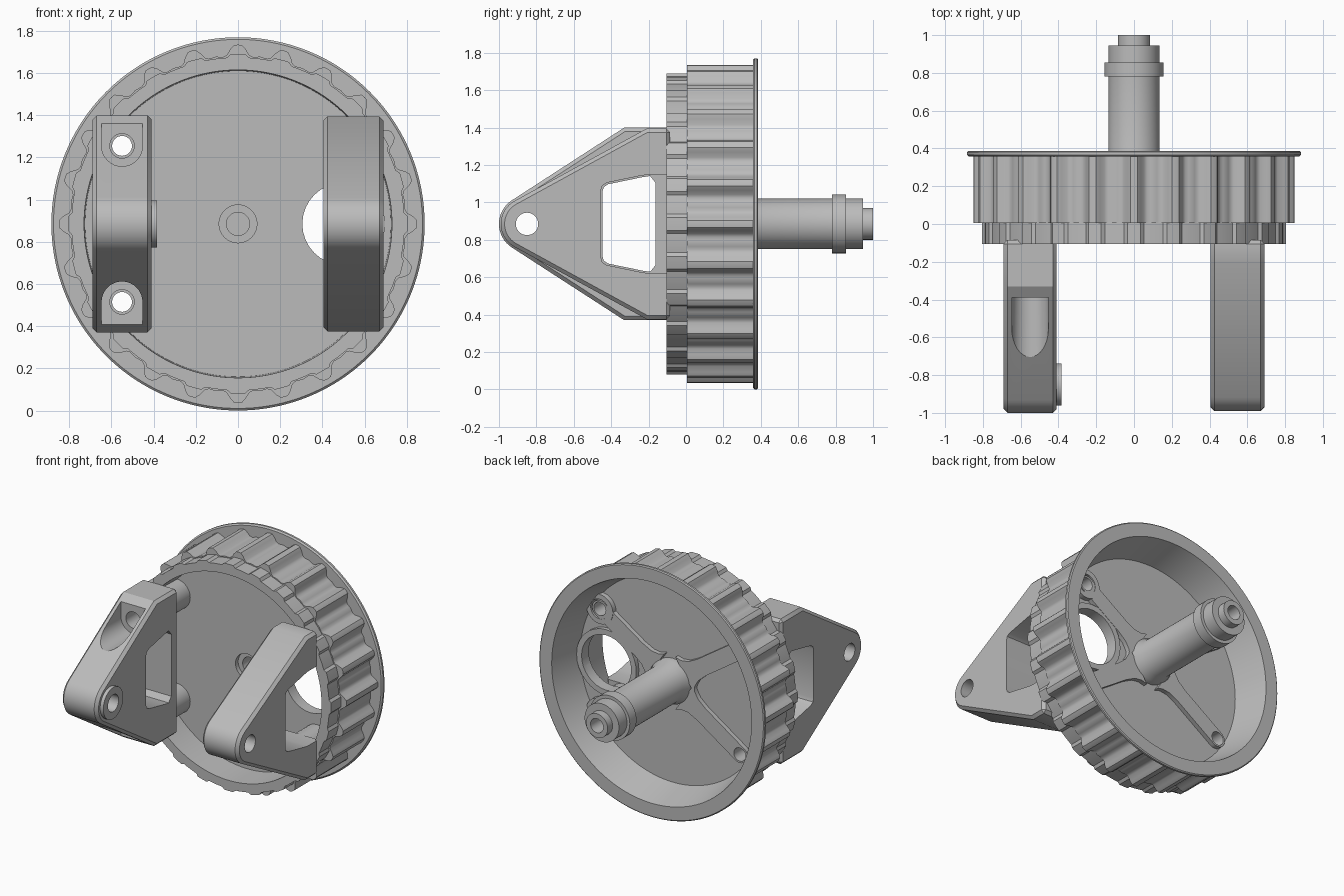
import bpy, bmesh
from math import sin, cos, pi, atan2, acos, hypot

cube = bpy.data.objects.get("Cube")
if cube:
    bpy.data.objects.remove(cube)

CZ = 0.885      # height of the wheel axis
TEETH = 24

grey = bpy.data.materials.new("plain grey")
grey.use_nodes = True
grey.diffuse_color = (0.5, 0.5, 0.5, 1)
grey.node_tree.nodes["Principled BSDF"].inputs["Base Color"].default_value = (0.5, 0.5, 0.5, 1)


def finish(name, bm):
    bmesh.ops.recalc_face_normals(bm, faces=bm.faces)
    mesh = bpy.data.meshes.new(name)
    bm.to_mesh(mesh)
    bm.free()
    mesh.materials.append(grey)
    ob = bpy.data.objects.new(name, mesh)
    bpy.context.collection.objects.link(ob)
    return ob


def select(ob):
    bpy.ops.object.select_all(action='DESELECT')
    ob.select_set(True)
    bpy.context.view_layer.objects.active = ob


def smooth(ob):
    select(ob)
    bpy.ops.object.shade_smooth_by_angle(angle=0.55)


def cut(ob, cutter):
    """Subtract a cutter from a part and drop the cutter."""
    cutter.hide_render = True
    mod = ob.modifiers.new("cut", 'BOOLEAN')
    mod.operation, mod.solver, mod.object = 'DIFFERENCE', 'EXACT', cutter
    select(ob)
    bpy.ops.object.modifier_apply(modifier=mod.name)
    bpy.data.objects.remove(cutter)


def extrude(name, points, a, b, axis):
    """Prism: (x, z) points along y, or (y, z) points along x; z is from the axis."""
    bm = bmesh.new()
    ends = []
    for t in (a, b):
        ends.append([bm.verts.new((u, t, v + CZ) if axis == 'y' else (t, u, v + CZ))
                     for u, v in points])
    n = len(points)
    bm.faces.new(ends[0])
    bm.faces.new(ends[1])
    for i in range(n):
        j = (i + 1) % n
        bm.faces.new((ends[0][i], ends[0][j], ends[1][j], ends[1][i]))
    return finish(name, bm)


def arc(u, v, r, start=0.0, end=2 * pi, n=32, closed=True):
    steps = n if closed else n - 1
    return [(u + r * cos(start + (end - start) * i / steps),
             v + r * sin(start + (end - start) * i / steps)) for i in range(n)]


def rod(name, u, v, r, a, b, axis='y'):
    return extrude(name, arc(u, v, r), a, b, axis)


def loft(name, sections, n):
    """Skin a run of (y, radius or repeating radii) rings, capped at both ends."""
    bm = bmesh.new()
    rings = []
    for y, r in sections:
        radii = r if isinstance(r, list) else [r]
        rings.append([bm.verts.new((radii[i % len(radii)] * sin(2 * pi * i / n), y,
                                    CZ + radii[i % len(radii)] * cos(2 * pi * i / n)))
                      for i in range(n)])
    for p, q in zip(rings, rings[1:]):
        for i in range(n):
            j = (i + 1) % n
            bm.faces.new((p[i], p[j], q[j], q[i]))
    bm.faces.new(rings[0])
    bm.faces.new(rings[-1])
    return finish(name, bm)


# Toothed wheel with a flange, dished on both sides
half = [0.85, 0.848, 0.83, 0.803, 0.795, 0.797]
tooth = half + [0.80] + half[:0:-1]
ring = [0.805 if r > 0.82 else 0.79 for r in tooth]
wheel = loft("toothed_wheel", [
    (0.10, 0.725), (-0.105, 0.73), (-0.105, ring), (0.005, ring), (0.005, tooth),
    (0.357, tooth), (0.357, 0.875), (0.366, 0.885), (0.38, 0.885), (0.386, 0.878),
    (0.386, 0.785), (0.15, 0.725)], TEETH * len(tooth))
SCREWS = [(sx * 0.55, sz * 0.37) for sx in (-1, 1) for sz in (-1, 1)]
cut(wheel, rod("cutter", 0.5, 0, 0.195, -0.2, 0.6))
cut(wheel, rod("cutter", 0, 0, 0.09, 0.0, 0.13))
cut(wheel, rod("cutter", 0, 0, 0.055, 0.0, 0.6))
for x, z in SCREWS:
    cut(wheel, rod("cutter", x, z, 0.047, -0.2, 0.6))
smooth(wheel)

# Low rim round the large hole
rim = rod("hole_rim", 0.5, 0, 0.235, 0.14, 0.18)
cut(rim, rod("cutter", 0.5, 0, 0.195, 0, 0.6))
smooth(rim)

# Screw bosses on the front, flared ribs and pads on the back
for x, z in SCREWS:
    boss = rod("front_boss", x, z, 0.105, -0.105, 0.11)
    cut(boss, rod("cutter", x, z, 0.047, -0.3, 0.6))
    smooth(boss)
    a = atan2(z, x)
    flare = [(0.3, 0.06), (0.22, 0.07), (0.17, 0.095), (0.14, 0.13)]
    side = flare + [(d, -w) for d, w in reversed(flare)]
    outline = (arc(x, z, 0.06, a - pi / 2, a + pi / 2, 16, False)
               + [(d * cos(a) - w * sin(a), d * sin(a) + w * cos(a)) for d, w in side])
    rib = extrude("back_rib", outline, 0.14, 0.182, 'y')
    cut(rib, rod("cutter", x, z, 0.047, 0, 0.6))
    cut(rib, rod("cutter", 0.5, 0, 0.195, 0, 0.6))
    cut(rib, rod("cutter", 0, 0, 0.12, 0, 0.6))
    smooth(rib)
    if x > 0:
        pad = rod("screw_pad", x, z, 0.105, 0.14, 0.185)
        cut(pad, rod("cutter", x, z, 0.07, 0, 0.6))
        cut(pad, rod("cutter", 0.5, 0, 0.195, 0, 0.6))
        smooth(pad)

# Stepped shaft with a blind bore at each end
smooth(loft("shaft", [
    (0.80, 0.05), (1.0, 0.05), (1.0, 0.085), (0.945, 0.085), (0.945, 0.135),
    (0.855, 0.135), (0.855, 0.157), (0.78, 0.157), (0.78, 0.135), (0.23, 0.135),
    (0.19, 0.155), (0.135, 0.155), (0.135, 0.055), (0.40, 0.055)], 48))


def bracket(name, x0, x1, corner, nose, inset, back):
    """Triangular arm with a round nose, chamfered edges, pin hole and window."""
    cy, cz = corner
    reach = hypot(cy + 0.85, cz)
    t = atan2(cz, cy + 0.85) + acos(nose / reach)
    shape = arc(-0.85, 0, nose, t, 2 * pi - t, 17, False)
    shape += [(cy, -cz), (-0.085, -cz), (-0.085, cz), (cy, cz)]
    ob = extrude(name, shape, x0, x1, 'x')
    mod = ob.modifiers.new("chamfer", 'BEVEL')
    mod.width, mod.segments, mod.angle_limit = 0.02, 1, 1.0
    select(ob)
    bpy.ops.object.modifier_apply(modifier=mod.name)
    upper = [(-0.455, 0.18), (-0.447, 0.205), (-0.425, 0.22), (-0.24, 0.258), (-0.2, 0.264)]
    upper = [(y + inset, z - inset) for y, z in upper]
    if back < -0.1:     # closed window with rounded back corners
        upper += [(back - 0.02, 0.245), (back, 0.22)]
    else:               # window open to the wheel
        upper += [(back, 0.264)]
    window = upper + [(y, -z) for y, z in reversed(upper)]
    cut(ob, extrude("cutter", window, x0 - 0.1, x1 + 0.1, 'x'))
    cut(ob, rod("cutter", -0.85, 0, 0.06, x0 - 0.1, x1 + 0.1, 'x'))
    return ob


# Arms: one open at the back, one closed with screw pockets
smooth(bracket("left_arm", 0.405, 0.69, (-0.21, 0.51), 0.14, 0.0, 0.0))
arm = bracket("right_arm", -0.69, -0.41, (-0.33, 0.515), 0.15, 0.008, -0.163)
for s in (-1, 1):
    pocket = arc(-0.55, s * 0.37, 0.097, 0, -s * pi, 17, False)
    pocket += [(-0.647, s * 0.7), (-0.453, s * 0.7)]
    cut(arm, extrude("cutter", pocket, -1.2, -0.39, 'y'))
    cut(arm, rod("cutter", -0.55, s * 0.37, 0.058, -0.6, 0.1))
smooth(arm)

# Bushing on the inner face of the right arm
bush = rod("pin_bushing", -0.85, 0, 0.112, -0.42, -0.385, 'x')
cut(bush, rod("cutter", -0.85, 0, 0.06, -0.6, -0.2, 'x'))
smooth(bush)
